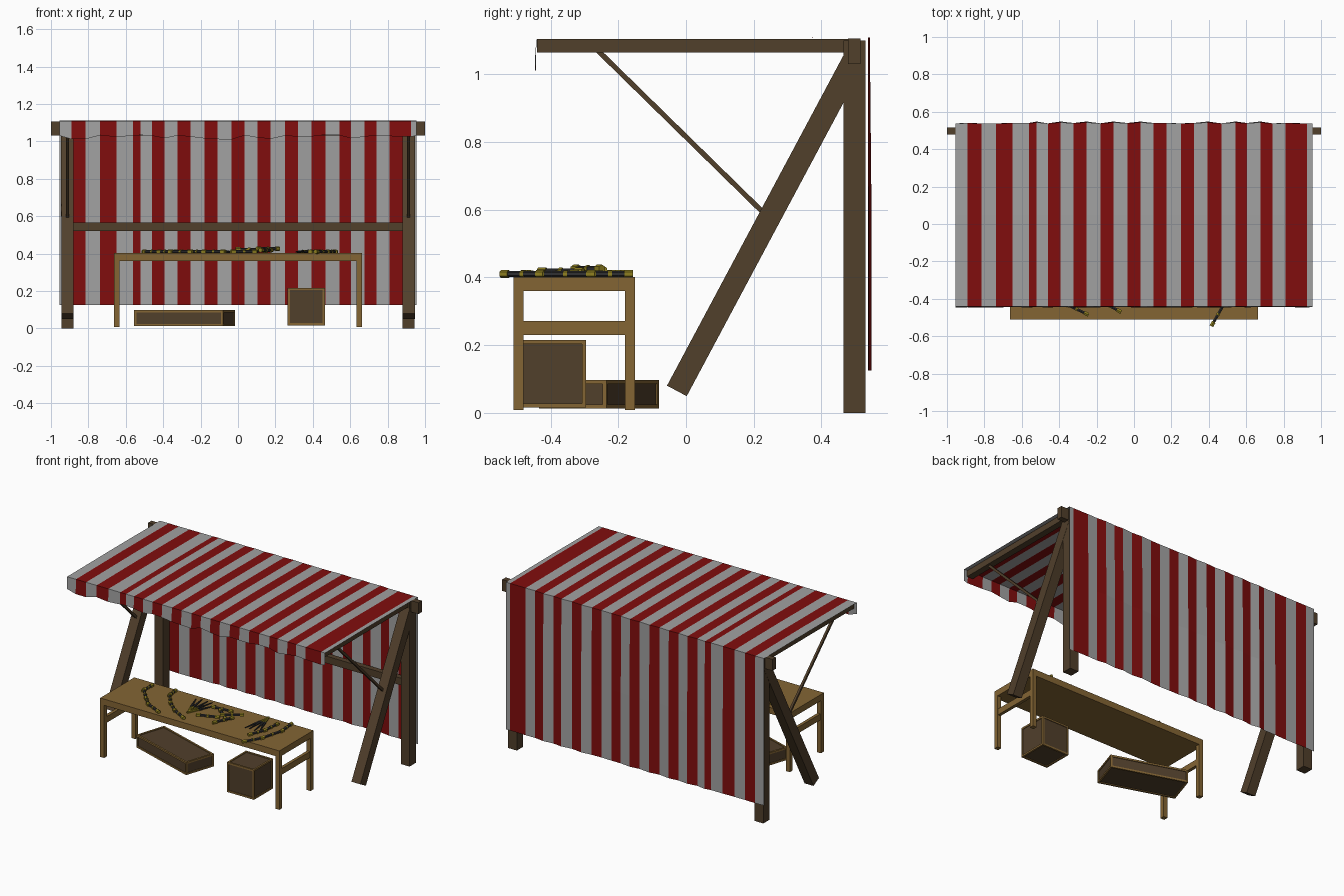
import bpy, bmesh, math, random
from mathutils import Vector, Matrix

if "Cube" in bpy.data.objects:
    bpy.data.objects.remove(bpy.data.objects["Cube"])

random.seed(4)


def material(name, r, g, b):
    m = bpy.data.materials.new(name)
    m.diffuse_color = (r, g, b, 1)
    m.use_nodes = True
    m.node_tree.nodes["Principled BSDF"].inputs["Base Color"].default_value = m.diffuse_color
    return m


DARK = material("dark_wood", 0.082, 0.05, 0.024)
LIGHT = material("light_wood", 0.23, 0.13, 0.034)
RED = material("red_cloth", 0.22, 0.004, 0.004)
PALE = material("pale_cloth", 0.36, 0.36, 0.36)
METAL = material("dark_metal", 0.03, 0.03, 0.032)
GOLD = material("gold_trim", 0.28, 0.22, 0.015)


def finish(name, bm, *mats):
    me = bpy.data.meshes.new(name)
    bm.to_mesh(me)
    bm.free()
    for m in mats:
        me.materials.append(m)
    ob = bpy.data.objects.new(name, me)
    bpy.context.collection.objects.link(ob)
    return ob


def add_box(bm, lo, hi, mat=0):
    lo, hi = Vector(lo), Vector(hi)
    mtx = Matrix.Translation((lo + hi) / 2) @ Matrix.Diagonal((*(hi - lo), 1))
    vs = bmesh.ops.create_cube(bm, size=1, matrix=mtx)["verts"]
    for f in {f for v in vs for f in v.link_faces}:
        f.material_index = mat


def box(name, lo, hi, mat):
    bm = bmesh.new()
    add_box(bm, lo, hi)
    return finish(name, bm, mat)


def add_bar(bm, p, q, width, sides=4, mat=0, tip=1.0):
    """Prism from p to q; width is the flat-to-flat size of a square bar."""
    p, q = Vector(p), Vector(q)
    d = q - p
    r = width / 2 / math.cos(math.pi / sides)
    rot = d.to_track_quat('Z', 'X').to_matrix().to_4x4()
    spin = Matrix.Rotation(math.pi / sides, 4, 'Z')
    vs = bmesh.ops.create_cone(bm, cap_ends=True, segments=sides, radius1=r, radius2=r * tip,
                               depth=d.length,
                               matrix=Matrix.Translation((p + q) / 2) @ rot @ spin)["verts"]
    for f in {f for v in vs for f in v.link_faces}:
        f.material_index = mat


def bar(name, p, q, width, mat):
    bm = bmesh.new()
    add_bar(bm, p, q, width)
    return finish(name, bm, mat)


# Timber frame
for s, side in ((-1, "left"), (1, "right")):
    x = 0.912 * s
    box(f"{side}_post", (x - 0.032, 0.465, 0), (x + 0.032, 0.531, 1.1), DARK)
    bar(f"{side}_slanted_leg", (x, -0.027, 0.065), (x, 0.495, 1.042), 0.066, DARK)
    box(f"{side}_roof_beam", (x - 0.022, -0.44, 1.065), (x + 0.022, 0.48, 1.105), DARK)
    bar(f"{side}_thin_strut", (x, -0.26, 1.07), (x, 0.225, 0.595), 0.015, DARK)
box("top_rail", (-1, 0.478, 1.03), (1, 0.515, 1.106), DARK)
box("cross_rail", (-0.885, 0.478, 0.52), (0.885, 0.515, 0.567), DARK)

# Striped cloth: valance, roof and back curtain in one sheet
EDGES = [-.955, -.89, -.815, -.737, -.65, -.562, -.52, -.46, -.392, -.323, -.253, -.18, -.11,
         -.035, .035, .105, .175, .25, .32, .393, .467, .542, .603, .675, .74, .81, .925, .955]
bm = bmesh.new()
columns = []
for i, x in enumerate(EDGES):
    inner = 0 < i < len(EDGES) - 1
    hem = 1.025 + (random.uniform(-0.016, 0.01) if inner else 0.005)
    fold = random.choice((0, 0.002, 0.01)) if inner else 0
    profile = [(-0.447 + random.uniform(0, 0.004), hem), (-0.442, 1.109), (0.05, 1.111),
               (0.538 + fold * 0.5, 1.109), (0.538 + fold, 0.6), (0.538 + fold, 0.125)]
    columns.append([bm.verts.new((x, y, z)) for y, z in profile])
for i, (a, b) in enumerate(zip(columns, columns[1:])):
    for j in range(len(a) - 1):
        f = bm.faces.new((a[j], b[j], b[j + 1], a[j + 1]))
        f.material_index = i % 2
finish("striped_awning", bm, PALE, RED)

# Table
box("table_top", (-0.663, -0.51, 0.36), (0.663, -0.15, 0.402), LIGHT)
for s, side in ((-1, "left"), (1, "right")):
    x0, x1 = sorted((s * 0.634, s * 0.663))
    for y, end in ((-0.51, "front"), (-0.18, "back")):
        box(f"table_{end}_{side}_leg", (x0, y, 0.008), (x1, y + 0.03, 0.361), LIGHT)
    box(f"table_{side}_rail", (x0 + 0.004, -0.481, 0.23), (x1 - 0.004, -0.179, 0.271), LIGHT)


# Crates: dark panels with a lighter frame on every edge
def crate(name, centre, size, angle, t=0.012):
    bm = bmesh.new()
    half = Vector(size) / 2
    inset = Vector((0.005,) * 3)
    add_box(bm, -half + inset, half - inset, 0)
    for axis in range(3):
        u, v = [k for k in range(3) if k != axis]
        for su in (-1, 1):
            for sv in (-1, 1):
                lo, hi = -half.copy(), half.copy()
                for k, sg in ((u, su), (v, sv)):
                    if sg < 0:
                        hi[k] = lo[k] + t
                    else:
                        lo[k] = hi[k] - t
                add_box(bm, lo, hi, 1)
    ob = finish(name, bm, DARK, LIGHT)
    ob.location = centre
    ob.rotation_euler.z = math.radians(angle)


crate("cube_crate", (0.365, -0.395, 0.116), (0.2, 0.2, 0.2), 0)
crate("long_crate", (-0.285, -0.2575, 0.055), (0.5, 0.21, 0.085), -18)


# Goods on the table: jointed rods and fanned bundles
def jointed_rod(name, pts, z=0.41):
    bm = bmesh.new()
    pts = [Vector((x, y, z)) for x, y in pts]
    for p, q in zip(pts, pts[1:]):
        d = (q - p).normalized()
        add_bar(bm, p, q, 0.015, 6, 0)
        for c in (p, q):
            add_bar(bm, c - d * 0.013, c + d * 0.013, 0.021, 6, 1)
        m = (p + q) / 2
        add_bar(bm, m - d * 0.006, m + d * 0.006, 0.019, 6, 1)
    finish(name, bm, METAL, GOLD)


def bundle(name, root, angle, length, count, spread):
    bm = bmesh.new()
    for i in range(count):
        a = math.radians(angle + spread * (i / (count - 1) - 0.5))
        d = Vector((math.cos(a), math.sin(a), 0))
        p = Vector((*root, 0.409 + 0.004 * (i % 2)))
        add_bar(bm, p, p + d * length * 0.4, 0.011, 6, 1)
        add_bar(bm, p + d * length * 0.4, p + d * length, 0.014, 6, 0, 0.4)
    finish(name, bm, METAL, GOLD)


jointed_rod("jointed_rod_1", [(-.5, -.2), (-.50, -.28), (-.42, -.37), (-.36, -.43), (-.255, -.48)])
jointed_rod("jointed_rod_2", [(-.34, -.18), (-.33, -.25), (-.26, -.34), (-.18, -.41), (-.08, -.465)])
jointed_rod("jointed_rod_3", [(.51, -.17), (.52, -.28), (.48, -.43), (.42, -.535)])
jointed_rod("jointed_rod_4", [(.44, -.22), (.43, -.33), (.39, -.43)])
bundle("left_bundle", (-0.10, -0.39), 88, 0.2, 5, 45)
bundle("right_bundle", (0.345, -0.17), -85, 0.2, 4, 30)
# Loose pile in the middle
for i, (x, y, a) in enumerate([(.03, -.36, 20), (.1, -.3, -40), (.15, -.37, 65), (.06, -.25, 5),
                               (.16, -.29, 35)]):
    c, s = 0.06 * math.cos(math.radians(a)), 0.06 * math.sin(math.radians(a))
    jointed_rod(f"loose_rod_{i + 1}", [(x - c, y - s), (x + c, y + s)], 0.41 + 0.004 * i)
